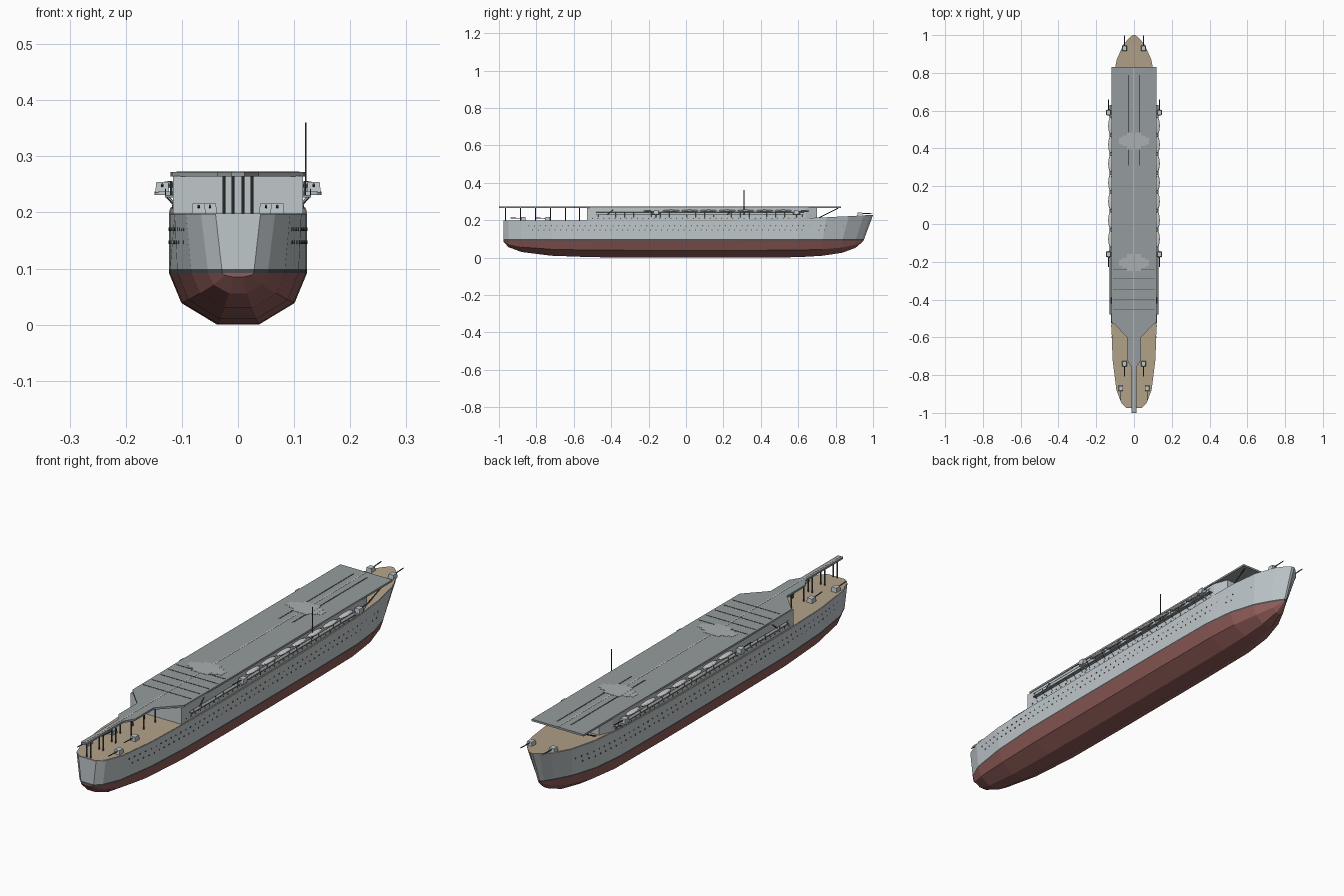
import bpy, bmesh
from math import pi
from mathutils import Vector, Matrix

if "Cube" in bpy.data.objects:
    bpy.data.objects.remove(bpy.data.objects["Cube"])


def mat(name, r, g, b):
    m = bpy.data.materials.new(name)
    m.diffuse_color = (r, g, b, 1)
    m.use_nodes = True
    m.node_tree.nodes["Principled BSDF"].inputs["Base Color"].default_value = m.diffuse_color
    return m


GREY = mat("ship_grey", .52, .57, .59)
LIGHT = mat("pale_grey", .68, .71, .70)
DECK = mat("deck_grey", .30, .33, .34)
DARK = mat("near_black", .07, .08, .09)
WOOD = mat("wood", .45, .36, .25)
RED = mat("hull_red", .28, .11, .10)


def finish(bm, name, material):
    bmesh.ops.recalc_face_normals(bm, faces=bm.faces[:])
    me = bpy.data.meshes.new(name)
    bm.to_mesh(me)
    bm.free()
    ob = bpy.data.objects.new(name, me)
    me.materials.append(material)
    bpy.context.collection.objects.link(ob)
    return ob


def box(bm, x, y, z, sx, sy, sz, taper=1.0):
    vs = bmesh.ops.create_cube(bm, size=1)["verts"]
    for v in vs:
        t = taper if v.co.z > 0 else 1
        v.co = Vector((x + v.co.x * sx * t, y + v.co.y * sy * t, z + v.co.z * sz))


def rod(bm, p, q, r, n=6):
    p, q = Vector(p), Vector(q)
    d = q - p
    m = Matrix.Translation((p + q) / 2) @ d.to_track_quat('Z', 'Y').to_matrix().to_4x4()
    bmesh.ops.create_cone(bm, cap_ends=True, segments=n, radius1=r, radius2=r, depth=d.length, matrix=m)


def prism(name, half, z0, z1, material):
    """Extrude a half outline (x, y), mirrored across x."""
    pts = half + [(-x, y) for x, y in reversed(half)]
    bm = bmesh.new()
    f = bm.faces.new([bm.verts.new((x, y, z0)) for x, y in pts])
    up = bmesh.ops.extrude_face_region(bm, geom=[f])["geom"]
    for v in up:
        if isinstance(v, bmesh.types.BMVert):
            v.co.z = z1
    return finish(bm, name, material)


# Hull stations: y, deck half width, waterline half width, keel height
ST = [(-.975, .040, .028, .085), (-.95, .066, .053, .056), (-.88, .093, .083, .030),
      (-.72, .113, .108, .010), (-.5, .121, .121, .002), (-.2, .123, .123, 0),
      (.3, .123, .123, 0), (.6, .121, .120, .002), (.75, .113, .105, .010),
      (.87, .092, .072, .026), (.95, .056, .034, .052), (.985, .026, .014, .078),
      (1.0, .006, .004, .09)]
WL = .092


def deck_z(y):
    return .197 + .03 * max(0, y) ** 2


def side(st, z):
    y, d, w, k = st
    f = (z - WL) / (deck_z(y) - WL)
    return (w + (d - w) * f, y - .05 * max(0, (y - .6) / .4) * (1 - f), z)


def under(st):
    x, y, _ = side(st, WL)
    k = st[3]
    return [(.3 * x, y, k), (.82 * x, y, k + (WL - k) * .42), (x, y, WL)]


def loft(name, profile, material):
    bm = bmesh.new()
    rings = []
    for st in ST:
        half = profile(st)
        pts = half + [(-x, y, z) for x, y, z in reversed(half)]
        rings.append([bm.verts.new(p) for p in pts])
    n = len(rings[0])
    for a, b in zip(rings, rings[1:]):
        for i in range(n):
            bm.faces.new((a[i], a[(i + 1) % n], b[(i + 1) % n], b[i]))
    bm.faces.new(rings[0])
    bm.faces.new(rings[-1])
    return finish(bm, name, material)


loft("lower_hull", under, RED)
loft("waterline_stripe", lambda s: [side(s, WL), side(s, .099)], DARK)
loft("upper_hull", lambda s: [side(s, .099), side(s, deck_z(s[0]))], GREY)
loft("wooden_deck", lambda s: [(s[1] * .98, s[0] * .998, deck_z(s[0]) - .002),
                               (s[1] * .98, s[0] * .998, deck_z(s[0]) + .0015)], WOOD)


def hull_x(y, z):
    for a, b in zip(ST, ST[1:]):
        p, q = side(a, z), side(b, z)
        if p[1] <= y <= q[1]:
            return p[0] + (q[0] - p[0]) * (y - p[1]) / (q[1] - p[1])
    return 0


# Hangar and flight deck
prism("hangar", [(.116, -.53), (.116, .64), (.095, .70)], .195, .265, GREY)
prism("flight_deck", [(.012, -1.0), (.012, -.76), (.037, -.72), (.037, -.6), (.118, -.515),
                      (.12, -.2), (.118, .83)], .264, .272, DECK)

# Portholes along hull and hangar
bm = bmesh.new()
for z, start, end, step in ((.147, -.82, .80, .03), (.17, -.84, .86, .03), (.21, -.5, .62, .03)):
    for i in range(int((end - start) / step) + 1):
        y = start + i * step
        x = .116 if z > .2 else hull_x(y, z)
        for s in (-1, 1):
            rod(bm, (s * (x - .002), y, z), (s * (x + .0012), y, z), .0032, 8)
finish(bm, "portholes", DARK)

# Deck markings
bm = bmesh.new()
box(bm, 0, -.085, .2722, .005, 1.82, .001)
finish(bm, "centre_line", LIGHT)
bm = bmesh.new()
for s in (-1, 1):
    box(bm, s * .03, .55, .2725, .005, .48, .001)
for y in (-.24, -.29, -.345, -.4, -.455):
    box(bm, 0, y, .2725, .22, .003, .001)
finish(bm, "catapult_tracks_and_arrestor_wires", DARK)
bm = bmesh.new()
for y in (.44, -.205):
    for i, (w, l) in enumerate(((.16, .036), (.12, .056), (.075, .09))):
        box(bm, 0, y, .2723 + i * .0002, w, l, .001)
finish(bm, "aircraft_lifts", mat("lift_grey", .40, .43, .44))

# Pillars under the stern strip and struts under the forward overhang
bm = bmesh.new()
for s in (-1, 1):
    for y in (-.965, -.885, -.805, -.725, -.645, -.57):
        rod(bm, (s * (.009 if y < -.75 else .025), y, .196),
            (s * (.009 if y < -.75 else .025), y, .266), .0028, 8)
    rod(bm, (s * .09, .71, .212), (s * .1, .815, .265), .0025)
finish(bm, "deck_pillars", DARK)

# Side walkways with rails and brackets
bm, rails = bmesh.new(), bmesh.new()
for s in (-1, 1):
    box(bm, s * .122, .075, .229, .016, 1.11, .004)
    for i in range(24):
        y = -.47 + i * .0475
        rod(rails, (s * .129, y, .23), (s * .129, y, .242), .0008, 4)
        rod(rails, (s * .115, y, .215), (s * .128, y, .228), .001, 4)
    rod(rails, (s * .129, -.48, .242), (s * .129, .63, .242), .0008, 4)
    for y in (-.42, .22):
        rod(rails, (s * .119, y, .23), (s * .119, y + .03, .255), .002, 4)
finish(bm, "side_walkways", DECK)
finish(rails, "walkway_rails", DARK)

# Boats under the deck edge
bm = bmesh.new()
for s in (-1, 1):
    for i in range(7):
        m = Matrix.Translation((s * .123, -.08 + i * .1, .25)) @ Matrix.Diagonal((.014, .045, .006, 1))
        bmesh.ops.create_uvsphere(bm, u_segments=12, v_segments=6, radius=1, matrix=m)
finish(bm, "side_boats", LIGHT)

# Guns: x, y, base height, barrel direction
shields, barrels, tubs = bmesh.new(), bmesh.new(), bmesh.new()
GUNS = [(.05, -.74, .198, -1), (.07, -.87, .198, -1), (.05, .93, .223, 1),
        (.135, .59, .236, 1), (.135, -.16, .236, -1)]
for x, y, z, d in GUNS:
    for s in (-1, 1):
        box(shields, s * x, y, z + .009, .025, .028, .018, .85)
        rod(barrels, (s * x, y, z + .011), (s * x, y + d * .068, z + .014), .0022)
        if x > .1:
            rod(tubs, (s * .13, y, .231), (s * .13, y, .237), .019, 12)
            rod(tubs, (s * .114, y, .215), (s * .128, y, .231), .003)
finish(shields, "gun_shields", GREY)
finish(barrels, "gun_barrels", DARK)
finish(tubs, "gun_platforms", GREY)

# Mast
bm = bmesh.new()
rod(bm, (.121, .31, .231), (.121, .31, .36), .0015, 8)
finish(bm, "mast", DARK)
